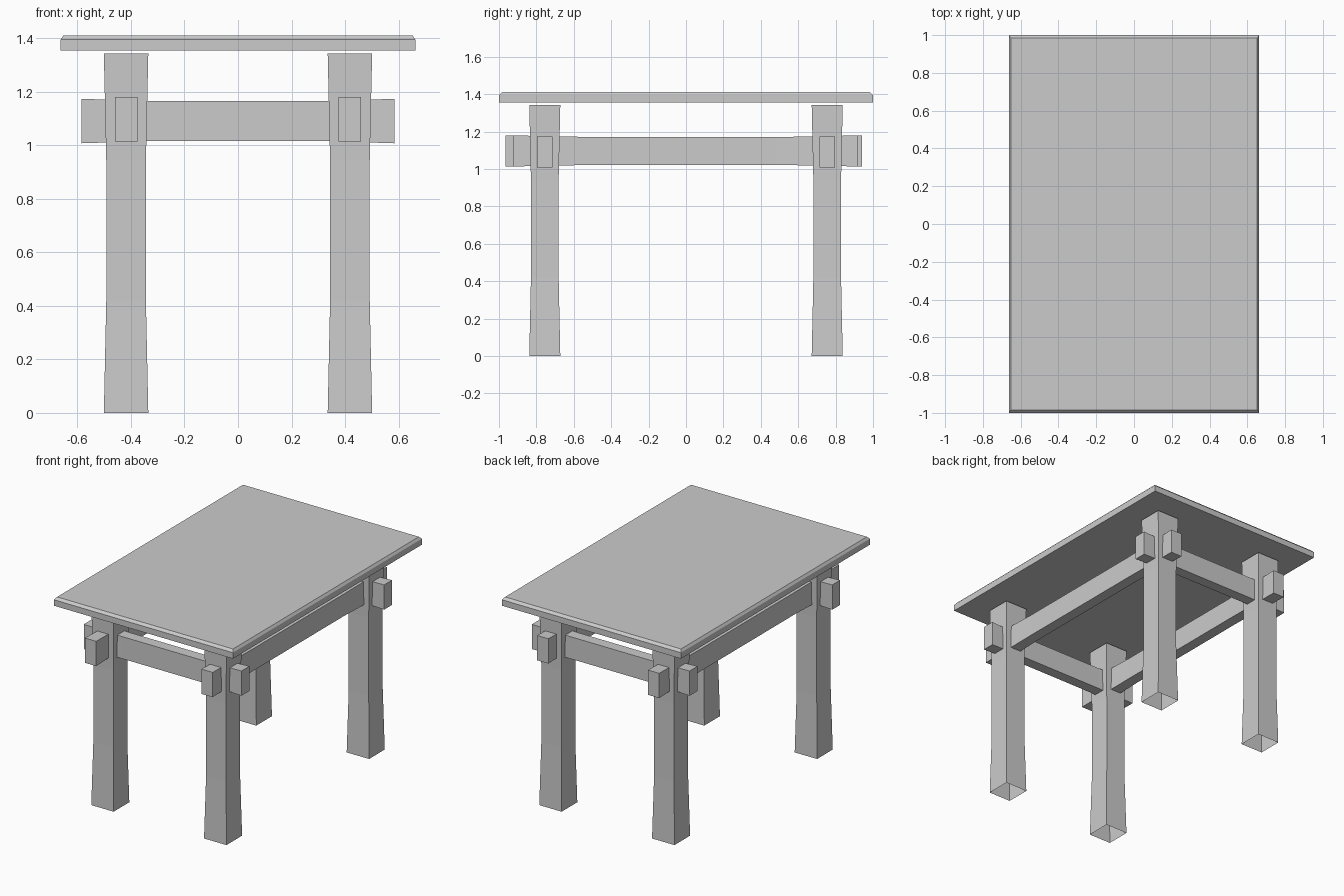
import bpy
import bmesh
from mathutils import Vector

cube = bpy.data.objects.get("Cube")
if cube:
    bpy.data.objects.remove(cube, do_unlink=True)

grey = bpy.data.materials.new("plain_grey")
grey.use_nodes = True
colour = (0.6, 0.6, 0.6, 1)
grey.diffuse_color = colour
grey.node_tree.nodes["Principled BSDF"].inputs["Base Color"].default_value = colour


def loft(name, axis, sections, caps=True):
    """Join rectangles (position, centre u, centre v, half u, half v) along an axis."""
    bm = bmesh.new()
    rings = []
    for pos, cu, cv, hu, hv in sections:
        ring = []
        for su, sv in ((-1, -1), (1, -1), (1, 1), (-1, 1)):
            co = [cu + su * hu, cv + sv * hv]
            co.insert(axis, pos)
            ring.append(bm.verts.new(Vector(co)))
        rings.append(ring)
    for a, b in zip(rings, rings[1:]):
        for i in range(4):
            j = (i + 1) % 4
            bm.faces.new((a[i], a[j], b[j], b[i]))
    if caps:
        bm.faces.new(rings[0][::-1])
        bm.faces.new(rings[-1])
    if axis == 1:
        bmesh.ops.reverse_faces(bm, faces=bm.faces[:])
    mesh = bpy.data.meshes.new(name)
    bm.to_mesh(mesh)
    bm.free()
    mesh.materials.append(grey)
    obj = bpy.data.objects.new(name, mesh)
    bpy.context.collection.objects.link(obj)
    return obj


LEG_X, LEG_Y = 0.418, 0.755
WIDE, NARROW = 0.083, 0.074

# Table top with a chamfered upper edge
loft("table_top", 2, [(1.354, 0, 0, 0.663, 1.0),
                      (1.394, 0, 0, 0.663, 1.0),
                      (1.41, 0, 0, 0.652, 0.984)])

# Waisted legs, open at the ends
for sx, side in ((-1, "right"), (1, "left")):
    for sy, end in ((-1, "front"), (1, "back")):
        loft(f"{end}_{side}_leg", 2,
             [(z, sx * LEG_X, sy * LEG_Y, h, h)
              for z, h in ((0, WIDE), (0.42, NARROW), (0.94, NARROW), (1.342, WIDE))],
             caps=False)


# Rails through the legs, slightly thinner in the middle
def rail(name, axis, start, end, offset, z):
    kink = (end - start) * 0.26
    mid = (start + end) / 2
    loft(name, axis, [(p, offset, z, w, h) for p, w, h in (
        (start, 0.042, 0.083), (mid - kink, 0.037, 0.074),
        (mid + kink, 0.037, 0.074), (end, 0.042, 0.083))])


rail("right_rail", 1, -0.965, 0.941, -LEG_X, 1.096)
rail("left_rail", 1, -0.925, 0.92, LEG_X, 1.096)
rail("front_rail", 0, -0.585, 0.584, -LEG_Y, 1.09)
rail("back_rail", 0, -0.585, 0.584, LEG_Y, 1.09)
